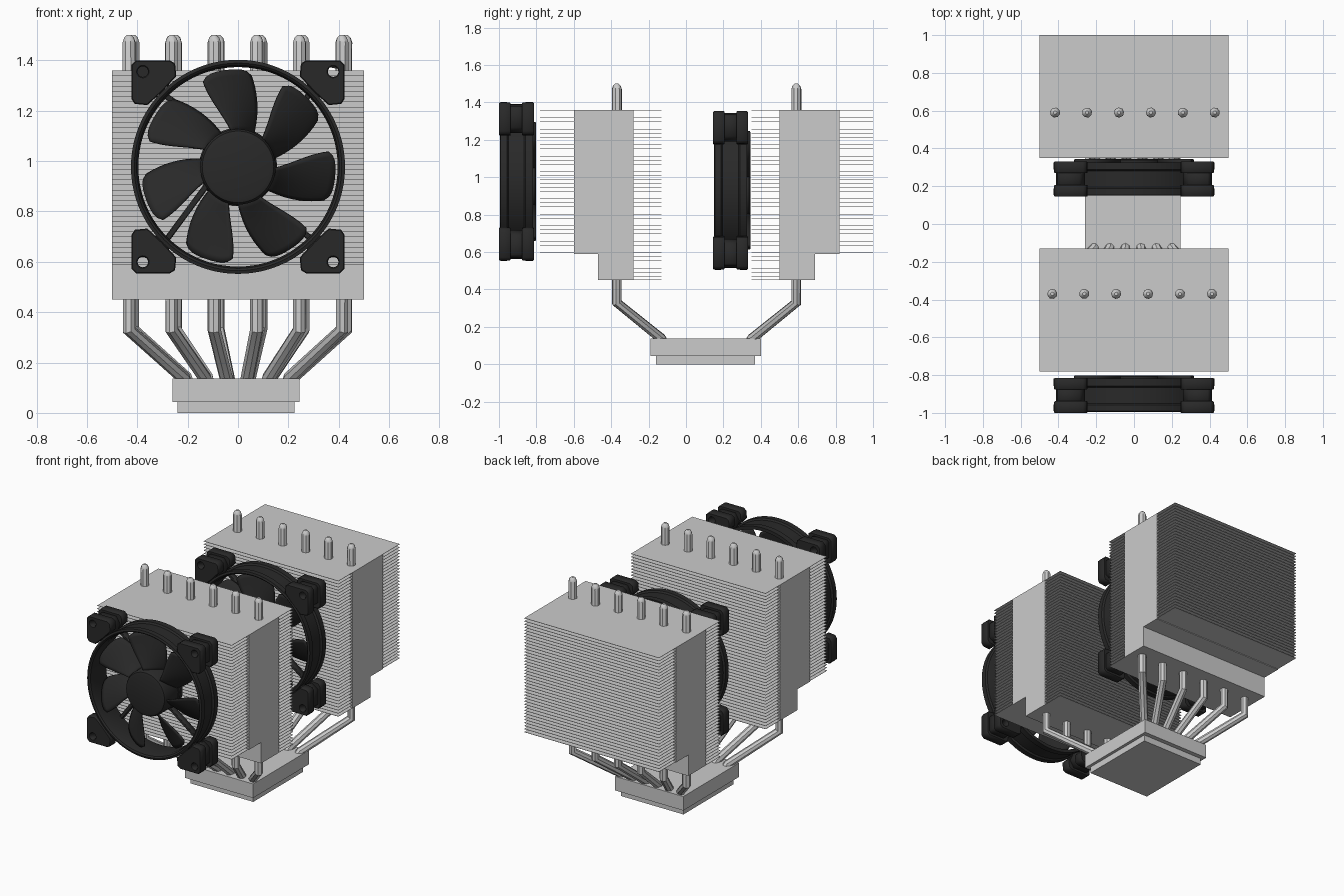
import bpy, bmesh
from math import sin, cos, pi, radians

if "Cube" in bpy.data.objects:
    bpy.data.objects.remove(bpy.data.objects["Cube"])

black = bpy.data.materials.new("fan_black")
black.diffuse_color = (0.022, 0.022, 0.022, 1)
black.use_nodes = True
black.node_tree.nodes["Principled BSDF"].inputs["Base Color"].default_value = black.diffuse_color


def make(name, verts, faces, mat=None, smooth=False):
    me = bpy.data.meshes.new(name)
    me.from_pydata(verts, [], faces)
    bm = bmesh.new()
    bm.from_mesh(me)
    bmesh.ops.remove_doubles(bm, verts=bm.verts, dist=1e-5)
    bmesh.ops.recalc_face_normals(bm, faces=bm.faces)
    bm.to_mesh(me)
    bm.free()
    ob = bpy.data.objects.new(name, me)
    bpy.context.collection.objects.link(ob)
    return finish(ob, mat, smooth)


def select(ob):
    bpy.ops.object.select_all(action='DESELECT')
    ob.select_set(True)
    bpy.context.view_layer.objects.active = ob


def finish(ob, mat, smooth):
    if mat:
        ob.data.materials.append(mat)
    if smooth:
        select(ob)
        bpy.ops.object.shade_smooth_by_angle(angle=radians(35))
    return ob


def boxes(name, spans):
    """One object made of boxes given as (x0, x1, y0, y1, z0, z1)."""
    verts, faces = [], []
    for s in spans:
        n = len(verts)
        verts += [(s[i], s[2 + j], s[4 + k]) for i in (0, 1) for j in (0, 1) for k in (0, 1)]
        faces += [[n + i for i in f] for f in
                  ((0, 1, 3, 2), (4, 6, 7, 5), (0, 4, 5, 1), (2, 3, 7, 6), (0, 2, 6, 4), (1, 5, 7, 3))]
    return make(name, verts, faces)


def lathe(name, profile, closed, n=64):
    """Spin (radius, y) points around the y axis."""
    m = len(profile)
    verts = [(r * cos(2 * pi * i / n), y, r * sin(2 * pi * i / n))
             for i in range(n) for r, y in profile]
    faces = [(i * m + j, i * m + (j + 1) % m, (i + 1) % n * m + (j + 1) % m, (i + 1) % n * m + j)
             for i in range(n) for j in range(m if closed else m - 1)]
    return make(name, verts, faces, black, True)


def to_mesh(cu, name, mat=None, smooth=True):
    ob = bpy.data.objects.new(name, cu)
    bpy.context.collection.objects.link(ob)
    select(ob)
    bpy.ops.object.convert(target='MESH')
    return finish(bpy.context.object, mat, smooth)


def plate(name, loops, depth):
    """Flat outlines (with holes) extruded along y."""
    cu = bpy.data.curves.new(name, 'CURVE')
    cu.dimensions = '2D'
    cu.fill_mode = 'BOTH'
    cu.extrude = depth / 2 - 0.004
    cu.bevel_depth = 0.004
    cu.bevel_resolution = 0
    cu.offset = -0.004
    for pts in loops:
        sp = cu.splines.new('POLY')
        sp.points.add(len(pts) - 1)
        for p, (x, z) in zip(sp.points, pts):
            p.co = (x, z, 0, 1)
        sp.use_cyclic_u = True
    ob = to_mesh(cu, name, black, False)
    ob.rotation_euler.x = pi / 2
    return ob


MID = 0.11   # plane between the two towers


def tower(tag, s):
    def span(x0, x1, a, b, z0, z1):   # a, b = distance from the middle plane
        ya, yb = sorted((MID + s * a, MID + s * b))
        return (x0, x1, ya, yb, z0, z1)
    # closed core of the fin stack, stepped at the bottom outside
    boxes(tag + "_fin_core", [span(-.5, .5, .39, .71, .59, 1.36), span(-.5, .5, .39, .58, .45, .59)])
    # thin fins
    fins = []
    for i in range(45):
        z = .45 + i * .908 / 44
        fins.append(span(-.5, .5, .24, .89 if z > .585 else .58, z, z + .002))
    boxes(tag + "_fins", fins)
    # heat pipes
    cu = bpy.data.curves.new(tag + "_heat_pipes", 'CURVE')
    cu.dimensions = '3D'
    cu.bevel_depth = .027
    cu.bevel_resolution = 2
    cu.use_fill_caps = True
    shift = .005 if s > 0 else -.01
    for i in range(6):
        x = (i - 2.5) * .169 + shift
        path = [(x * .47, .22, .10, 1), (x * .5, .245, .14, 1), (x, .48, .33, 1), (x, .48, 1.47, 1),
                (x, .48, 1.49, .75), (x, .48, 1.50, .35)]
        sp = cu.splines.new('POLY')
        sp.points.add(len(path) - 1)
        for p, (px, d, z, r) in zip(sp.points, path):
            p.co = (px, MID + s * d, z, 1)
            p.radius = r
    to_mesh(cu, tag + "_heat_pipes")


def circle(cx, cz, r, n=16):
    return [(cx + r * cos(2 * pi * i / n), cz + r * sin(2 * pi * i / n)) for i in range(n)]


def fan(tag, loc):
    parts = []
    # round frame with a flange on both faces
    parts.append(lathe(tag + "_frame", [(.403, -.08), (.412, -.088), (.425, -.084), (.425, -.05),
                                        (.414, -.042), (.414, .042), (.425, .05), (.425, .088),
                                        (.403, .088), (.396, .05), (.396, -.05)], True, 80))
    # corner pads with screw holes: two plates and a narrower core
    outline = [(.405, .423), (.27, .423), (.25, .41), (.245, .36), (.30, .30), (.36, .245),
               (.41, .25), (.423, .27), (.423, .405)]
    core = [(.39, .405), (.29, .405), (.26, .36), (.29, .29), (.36, .26), (.405, .29), (.405, .39)]
    for sx in (-1, 1):
        for sz in (-1, 1):
            for label, pts, y, d in (("front", outline, -.062, .062), ("rear", outline, .062, .062),
                                     ("core", core, 0, .075)):
                loop = [(x * sx, z * sz) for x, z in pts]
                ob = plate(tag + "_pad_" + label, [loop, circle(.378 * sx, .378 * sz, .021)], d)
                ob.location.y = y
                parts.append(ob)
    # hub and rear motor plate
    parts.append(lathe(tag + "_hub", [(0, -.08), (.125, -.08), (.142, -.075), (.15, -.06),
                                      (.15, .06), (0, .06)], False, 48))
    parts.append(lathe(tag + "_motor_plate", [(0, .066), (.15, .066), (.155, .072), (.155, .1),
                                              (.148, .106), (0, .106)], False, 48))
    # four slanted struts at the back
    for k in range(4):
        a0, a1 = radians(-62 + 90 * k), radians(-44 + 90 * k)
        x0, z0, x1, z1 = .13 * cos(a0), .13 * sin(a0), .43 * cos(a1), .43 * sin(a1)
        nx, nz = -sin(a1) * .012, cos(a1) * .012
        loop = [(x0 - nx, z0 - nz), (x1 - nx, z1 - nz), (x1 + nx, z1 + nz), (x0 + nx, z0 + nz)]
        ob = plate(tag + "_strut", [loop], .04)
        ob.location.y = .086
        parts.append(ob)
    # seven swept blades

    def quad(a, b, c, t):
        return a * (2 * t - 1) * (t - 1) + b * 4 * t * (1 - t) + c * t * (2 * t - 1)
    verts, faces, n = [], [], 10
    for k in range(7):
        base = len(verts)
        for i in range(n + 1):
            t = i / n
            lead, trail = quad(-3, 7, 9.5, t), quad(-38, -30, -21, t)
            for j in range(n + 1):
                u = j / n
                r = .14 + .247 * t - .022 * t * abs(2 * u - 1) ** 5
                a = radians(trail + (lead - trail) * u + k * 360 / 7)
                y = (.5 - u) * (.11 - .01 * t) - .012 * sin(pi * u)
                verts.append((r * cos(a), y - .005, r * sin(a)))
        faces += [(base + i * (n + 1) + j, base + i * (n + 1) + j + 1,
                   base + (i + 1) * (n + 1) + j + 1, base + (i + 1) * (n + 1) + j)
                  for i in range(n) for j in range(n)]
    blades = make(tag + "_blades", verts, faces, black, True)
    mod = blades.modifiers.new("thickness", 'SOLIDIFY')
    mod.thickness = .008
    mod.offset = 0
    parts.append(blades)
    for ob in parts:
        ob.location = (loc[0], ob.location.y + loc[1], loc[2])


# base block and contact plate
boxes("base_block", [(-.26, .245, -.19, .40, .043, .137)])
boxes("contact_plate", [(-.24, .225, -.16, .37, 0, .043)])

tower("front_tower", -1)
tower("rear_tower", 1)
fan("front_fan", (0, -.907, .977))
fan("middle_fan", (0, .238, .93))
